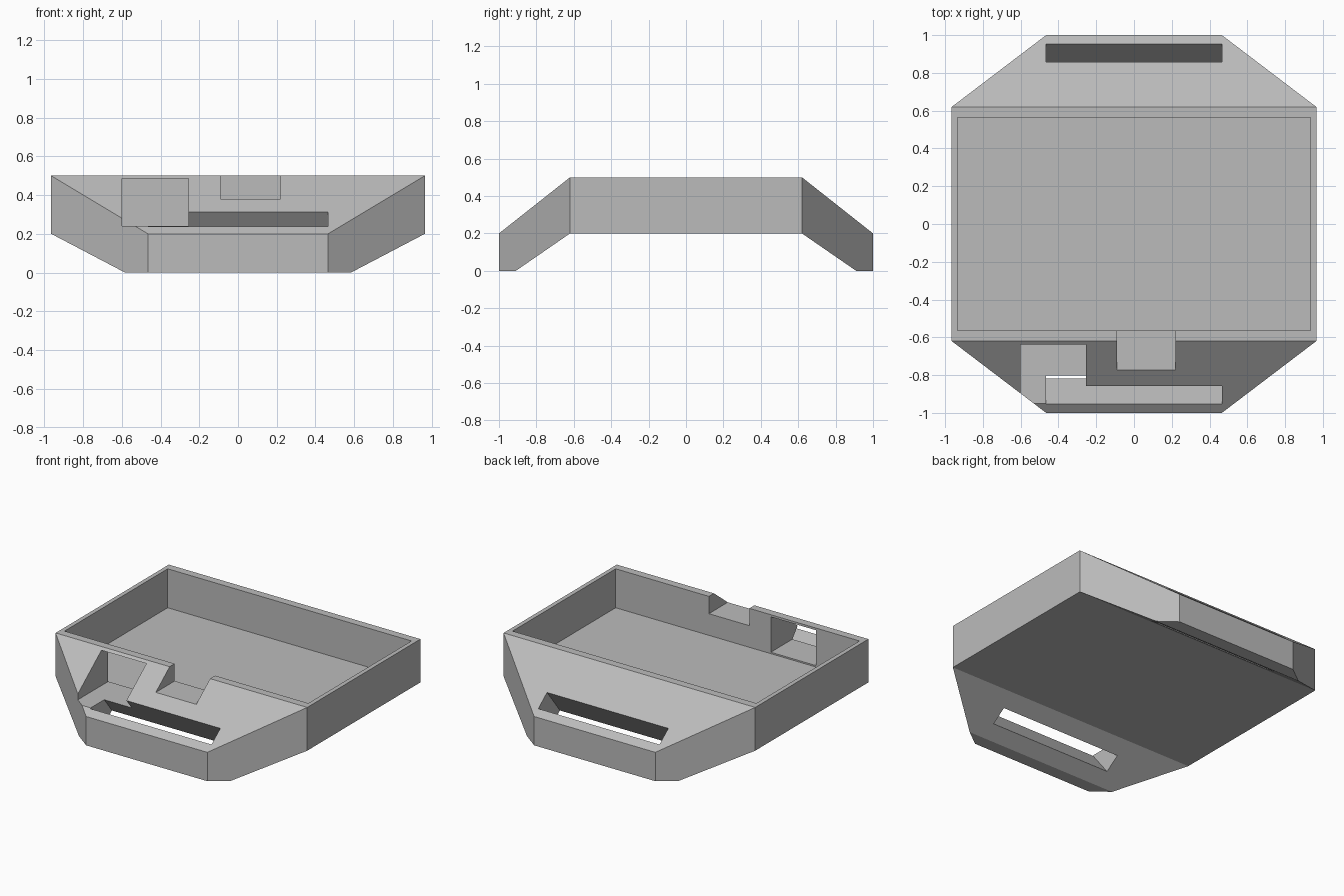
import bpy, bmesh
from mathutils import Vector

cube = bpy.data.objects.get("Cube")
if cube:
    bpy.data.objects.remove(cube, do_unlink=True)

grey = bpy.data.materials.new("plain_grey")
grey.use_nodes = True
grey.diffuse_color = (0.5, 0.5, 0.5, 1)
grey.node_tree.nodes["Principled BSDF"].inputs["Base Color"].default_value = (0.5, 0.5, 0.5, 1)

HALF_X = 0.965      # half width of the case
MID_Y = 0.62        # where the sloped ends begin
END_X = 0.465       # half width of the end faces
TOP, BOTTOM, FLOOR = 0.5, 0.2, 0.23


def prism(name, profile, x0, x1, planes=()):
    """Extrude a (y, z) profile along x, then trim it with (point, normal) planes."""
    bm = bmesh.new()
    face = bm.faces.new([bm.verts.new((x0, y, z)) for y, z in profile])
    out = bmesh.ops.extrude_face_region(bm, geom=[face])
    moved = [v for v in out["geom"] if isinstance(v, bmesh.types.BMVert)]
    bmesh.ops.translate(bm, vec=(x1 - x0, 0, 0), verts=moved)
    for point, normal in planes:
        geom = bm.verts[:] + bm.edges[:] + bm.faces[:]
        cut = bmesh.ops.bisect_plane(bm, geom=geom, plane_co=point, plane_no=normal,
                                     clear_outer=True, dist=1e-5)
        rim = [e for e in cut["geom_cut"] if isinstance(e, bmesh.types.BMEdge)]
        bmesh.ops.holes_fill(bm, edges=rim)
    bmesh.ops.recalc_face_normals(bm, faces=bm.faces)
    mesh = bpy.data.meshes.new(name)
    bm.to_mesh(mesh)
    bm.free()
    mesh.materials.append(grey)
    obj = bpy.data.objects.new(name, mesh)
    bpy.context.scene.collection.objects.link(obj)
    return obj


def box(name, x0, x1, y0, y1, z0, z1):
    return prism(name, [(y0, z0), (y1, z0), (y1, z1), (y0, z1)], x0, x1)


# Case body: arched side profile with the four corners trimmed off
half = [(1, 0), (1, BOTTOM), (MID_Y, TOP)]
under = [(MID_Y, BOTTOM), (0.91, 0)]
profile = (half + [(-y, z) for y, z in reversed(half)]
           + [(-y, z) for y, z in reversed(under)] + under)
corners = [(Vector((sx * END_X, sy, 0)),
            Vector((sx * (1 - MID_Y), sy * (HALF_X - END_X), 0)).normalized())
           for sx in (-1, 1) for sy in (-1, 1)]
body = prism("case_body", profile, -HALF_X, HALF_X, corners)

# Open pocket, cable notch and button recess
cutters = [
    box("pocket", -0.935, 0.935, -0.565, 0.565, FLOOR, 0.7),
    box("cable_notch", -0.09, 0.22, -0.9, -0.5, 0.38, 0.7),
    box("button_recess", -0.6, -0.255, -1.2, -0.5, 0.24, 0.485),
]

# Strap slots, square to the sloped ends
along = Vector((MID_Y - 1, TOP - BOTTOM)).normalized()
inward = Vector((-along.y, along.x))
slope_start = Vector((MID_Y, TOP))
for side, name in ((-1, "front_strap_slot"), (1, "back_strap_slot")):
    upper, lower = [slope_start + Vector((y - MID_Y, (MID_Y - y) * 0.3 / 0.38))
                    for y in (0.858, 0.954)]
    quad = [upper - inward * 0.1, lower - inward * 0.1,
            lower + inward * 0.4, upper + inward * 0.4]
    cutters.append(prism(name, [(side * p.x, p.y) for p in quad], -END_X, END_X))

for cutter in cutters:
    mod = body.modifiers.new(cutter.name, "BOOLEAN")
    mod.operation = "DIFFERENCE"
    mod.solver = "EXACT"
    mod.object = cutter

# Bake the cuts and discard the cutters
depsgraph = bpy.context.evaluated_depsgraph_get()
cut_mesh = bpy.data.meshes.new_from_object(body.evaluated_get(depsgraph))
body.modifiers.clear()
body.data = cut_mesh
for cutter in cutters:
    bpy.data.objects.remove(cutter, do_unlink=True)
